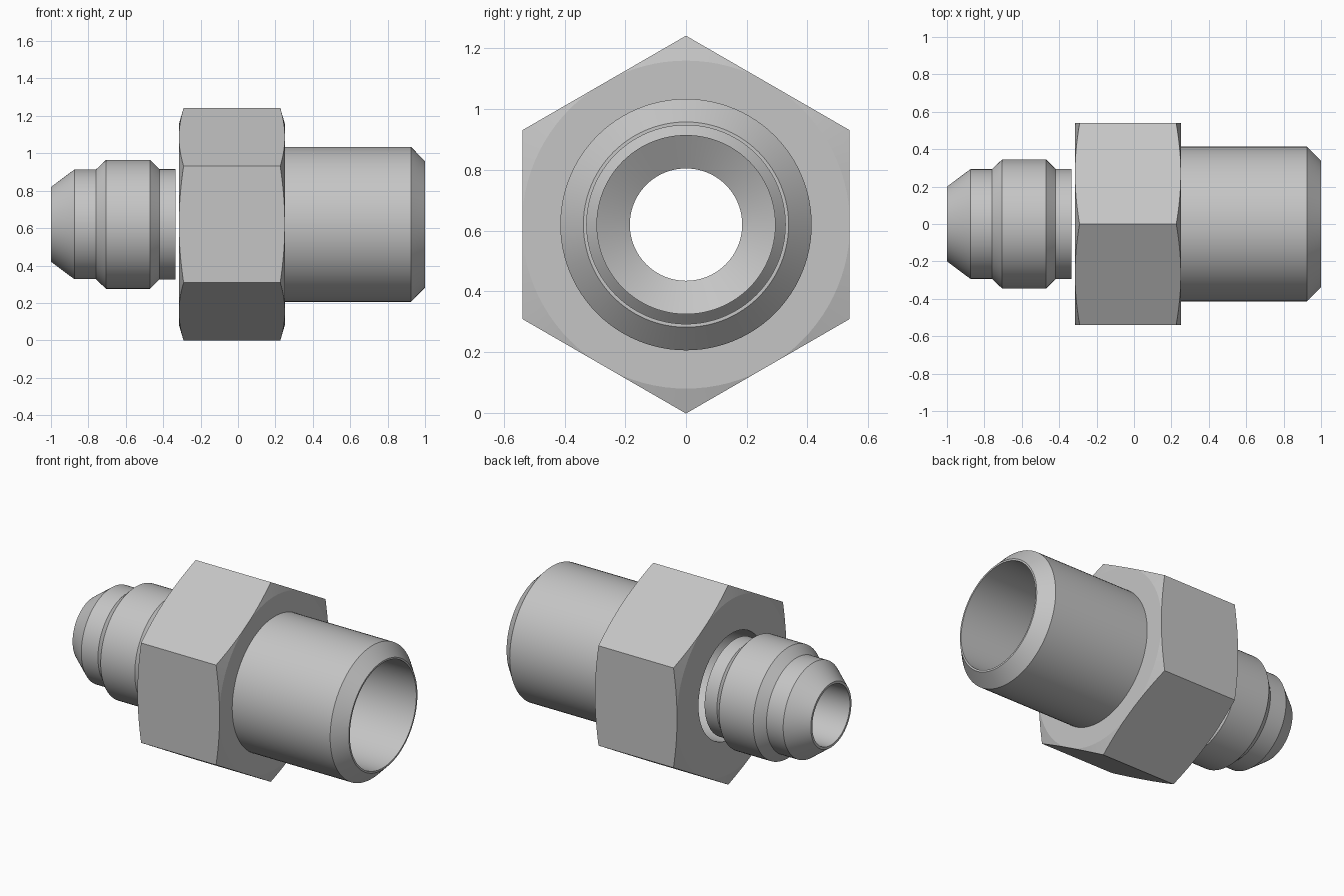
import bpy, bmesh, math

cube = bpy.data.objects.get("Cube")
if cube:
    bpy.data.objects.remove(cube, do_unlink=True)

AXIS_Z = 0.62      # height of the centre line
BORE = 0.327       # wide bore radius
SEGMENTS = 96

steel = bpy.data.materials.new("grey steel")
steel.use_nodes = True
steel.diffuse_color = (0.56, 0.56, 0.56, 1)
steel.node_tree.nodes["Principled BSDF"].inputs["Base Color"].default_value = (0.56, 0.56, 0.56, 1)


def lathe(name, profile, sides=SEGMENTS, closed=True):
    """Turn (x, radius) points around the x axis; sides=6 gives a hexagon."""
    bm = bmesh.new()
    rings = []
    for x, r in profile:
        ring = []
        for i in range(sides):
            a = 2 * math.pi * i / sides
            ring.append(bm.verts.new((x, r * math.sin(a), r * math.cos(a))))
        rings.append(ring)
    pairs = list(zip(rings, rings[1:]))
    if closed:
        pairs.append((rings[-1], rings[0]))
    for a, b in pairs:
        for i in range(sides):
            j = (i + 1) % sides
            bm.faces.new((a[i], a[j], b[j], b[i]))
    bmesh.ops.recalc_face_normals(bm, faces=bm.faces)
    mesh = bpy.data.meshes.new(name)
    bm.to_mesh(mesh)
    bm.free()
    mesh.materials.append(steel)
    obj = bpy.data.objects.new(name, mesh)
    obj.location.z = AXIS_Z
    bpy.context.collection.objects.link(obj)
    return obj


def select_only(obj):
    bpy.ops.object.select_all(action="DESELECT")
    obj.select_set(True)
    bpy.context.view_layer.objects.active = obj


def smooth(obj):
    select_only(obj)
    bpy.ops.object.shade_smooth_by_angle(angle=math.radians(14))


# Flared nose with a collar, a neck and a narrow bore
nose = lathe("nose_tube", [
    (-1, 0.185), (-1, 0.2), (-0.875, 0.293), (-0.76, 0.293),
    (-0.705, 0.345), (-0.47, 0.345), (-0.42, 0.295), (-0.335, 0.295),
    (-0.40, 0.185)])

# Wide pipe end with a chamfered rim
pipe = lathe("pipe_end", [
    (0.25, 0.414), (0.925, 0.414), (1, 0.338), (1, BORE), (0.25, BORE)], closed=False)

# Hexagon nut, its corners trimmed by a turned blank that also has the bore
nut = lathe("hex_nut", [(-0.315, BORE), (-0.315, 0.54), (-0.288, 0.632),
                        (0.223, 0.632), (0.25, 0.54), (0.25, BORE)])
hexagon = lathe("hex_cutter", [(-0.5, 0.1), (-0.5, 0.622), (0.5, 0.622), (0.5, 0.1)], sides=6)
hexagon.hide_render = True
trim = nut.modifiers.new("hexagon sides", "BOOLEAN")
trim.operation = "INTERSECT"
trim.solver = "EXACT"
trim.object = hexagon
bpy.context.view_layer.update()
select_only(nut)
bpy.ops.object.modifier_apply(modifier=trim.name)
bpy.data.objects.remove(hexagon, do_unlink=True)

for part in (nose, pipe, nut):
    smooth(part)
